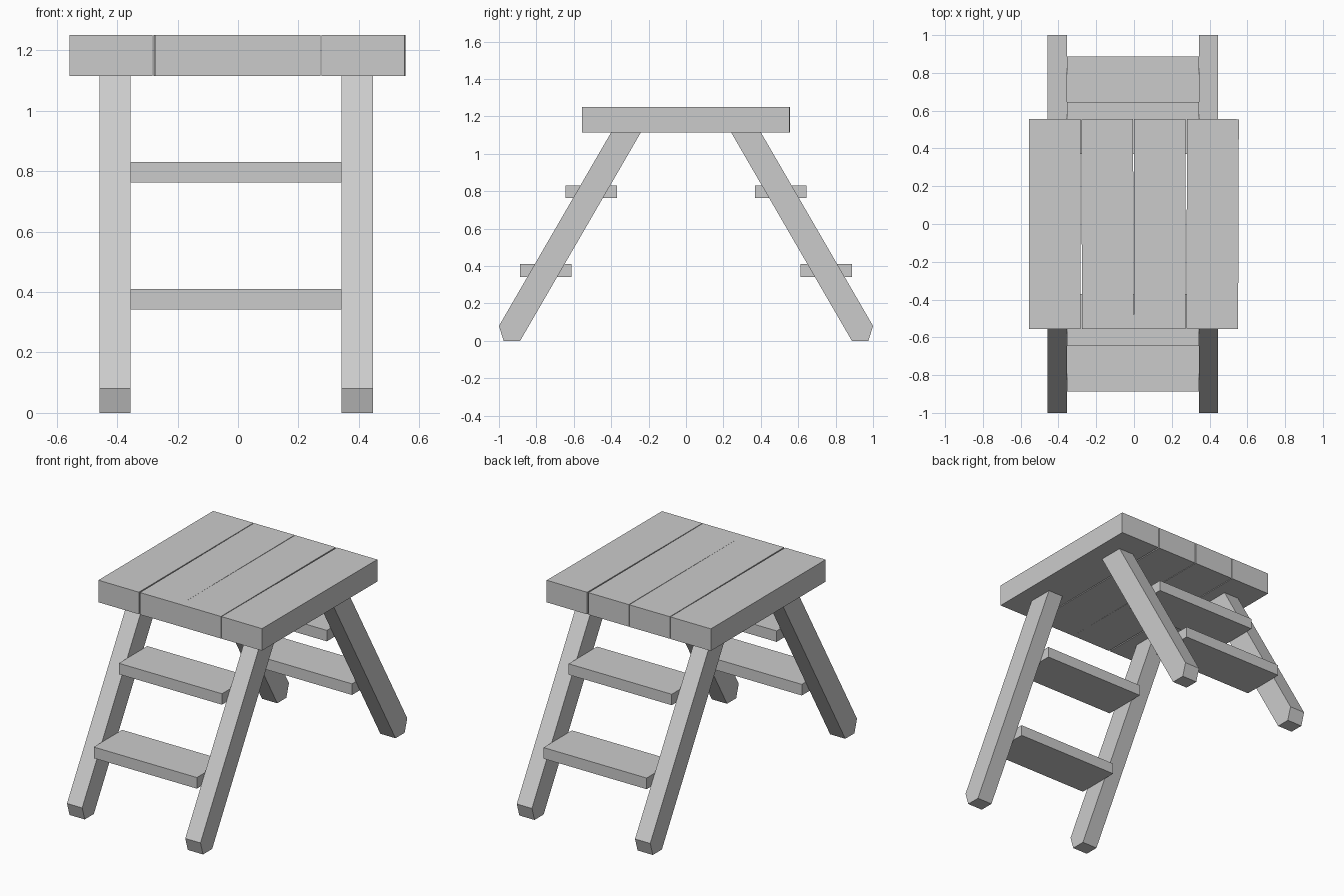
import bpy, bmesh
from math import radians

if "Cube" in bpy.data.objects:
    bpy.data.objects.remove(bpy.data.objects["Cube"])


def extrude_profile(name, profile, x0, x1):
    """Extrude a closed (y, z) outline from x0 to x1."""
    bm = bmesh.new()
    face = bm.faces.new([bm.verts.new((x0, y, z)) for y, z in profile])
    ext = bmesh.ops.extrude_face_region(bm, geom=[face])
    moved = [v for v in ext["geom"] if isinstance(v, bmesh.types.BMVert)]
    bmesh.ops.translate(bm, verts=moved, vec=(x1 - x0, 0, 0))
    bmesh.ops.recalc_face_normals(bm, faces=bm.faces)
    mesh = bpy.data.meshes.new(name)
    bm.to_mesh(mesh)
    bm.free()
    obj = bpy.data.objects.new(name, mesh)
    bpy.context.collection.objects.link(obj)
    return obj


def box(y0, y1, z0, z1):
    return [(y0, z0), (y1, z0), (y1, z1), (y0, z1)]


# Top planks, each laid very slightly askew
width = 0.274
for i, (cx, angle) in enumerate([(-0.42, 0), (-0.14, 0.2), (0.136, 0), (0.416, -0.2)]):
    plank = extrude_profile(f"top_plank_{i + 1}", box(-0.555, 0.555, 1.115, 1.25),
                            -width / 2, width / 2)
    plank.location.x = cx
    plank.rotation_euler.z = radians(angle)

leg_profile = [(-0.975, 0), (-0.887, 0), (-0.241, 1.115), (-0.40, 1.115), (-1.0, 0.08)]
leg_spans = {"left": (-0.458, -0.355), "right": (0.343, 0.446)}
step_profiles = {"lower": box(-0.888, -0.613, 0.342, 0.41),
                 "upper": box(-0.645, -0.37, 0.763, 0.83)}

for end, s in (("front", 1), ("back", -1)):
    # Slanted legs with clipped feet
    for side, (x0, x1) in leg_spans.items():
        extrude_profile(f"{end}_{side}_leg", [(y * s, z) for y, z in leg_profile], x0, x1)
    # Steps between the legs
    for level, prof in step_profiles.items():
        extrude_profile(f"{end}_{level}_step", [(y * s, z) for y, z in prof], -0.355, 0.343)
